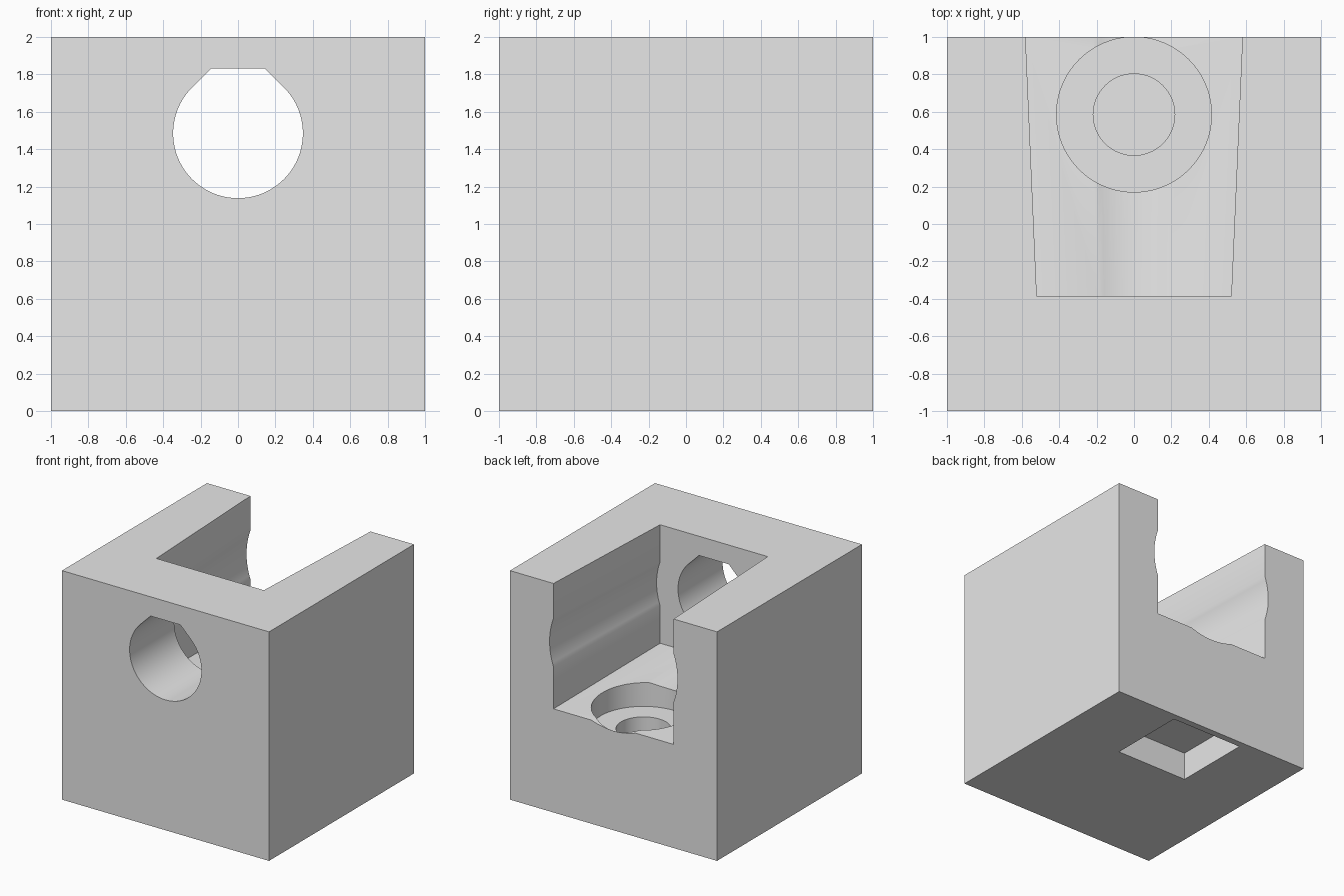
import bpy, bmesh, math
from mathutils import Vector

if "Cube" in bpy.data.objects:
    bpy.data.objects.remove(bpy.data.objects["Cube"], do_unlink=True)

AXIS_Z = 1.485      # height of the horizontal bore axis
SCREW_Y = 0.585     # position of the vertical screw hole

# Material
grey = bpy.data.materials.new("light grey")
grey.use_nodes = True
colour = (0.8, 0.8, 0.8, 1.0)
grey.diffuse_color = colour
grey.node_tree.nodes["Principled BSDF"].inputs["Base Color"].default_value = colour


def loft(name, bottom, top):
    """Closed solid between two matching outlines of 3D points."""
    bm = bmesh.new()
    a = [bm.verts.new(p) for p in bottom]
    b = [bm.verts.new(p) for p in top]
    n = len(a)
    bm.faces.new(a)
    bm.faces.new(b)
    for i in range(n):
        j = (i + 1) % n
        bm.faces.new((a[i], a[j], b[j], b[i]))
    bmesh.ops.recalc_face_normals(bm, faces=bm.faces)
    mesh = bpy.data.meshes.new(name)
    bm.to_mesh(mesh)
    bm.free()
    mesh.materials.append(grey)
    obj = bpy.data.objects.new(name, mesh)
    bpy.context.collection.objects.link(obj)
    return obj


def upright(name, outline, z0, z1):
    """Extrude an xy outline vertically around the screw hole."""
    return loft(name, *[[(x, SCREW_Y + y, z) for x, y in outline] for z in (z0, z1)])


def along_y(name, outline, ends):
    """Loft an xz outline along y; ends holds (y, scale) pairs."""
    return loft(name, *[[(x * s, y, AXIS_Z + z * s) for x, z in outline] for y, s in ends])


def arc(r, start, end, steps):
    angles = [math.radians(start + (end - start) * i / steps) for i in range(steps + 1)]
    return [(r * math.cos(a), r * math.sin(a)) for a in angles]


def square(h):
    return [(-h, -h), (h, -h), (h, h), (-h, h)]


# Solid block
block = loft("block", [(x, y, 0) for x, y in square(1)], [(x, y, 2) for x, y in square(1)])

# Tapered pocket, open at the top and back: a square with shallow round bulges
bulge = 1.065
swing = math.degrees(math.acos(1 / bulge))
pocket_outline = [(-1, 1.5)]
for centre, corner in ((180, (-1, -1)), (270, (1, -1)), (360, (1, 1.5))):
    pocket_outline += arc(bulge, centre - swing, centre + swing, 12) + [corner]
front_y, front_s, back_s = -0.385, 0.52, 0.58
slope = (back_s - front_s) / (1 - front_y)
pocket = along_y("pocket_cutter", pocket_outline,
                 [(front_y, front_s), (1.1, back_s + 0.1 * slope)])

# Front bore: a round hole with a flat-topped teardrop roof
bore_r = 0.347
flat = bore_r * (math.sqrt(2) - 1)
bore_outline = arc(bore_r, 135, 405, 60) + [(flat, bore_r), (-flat, bore_r)]
bore = along_y("bore_cutter", bore_outline, [(-1.1, 1), (0.0, 1)])

# Screw recess, blind screw hole and square nut trap
recess = upright("recess_cutter", arc(0.4145, 0, 360, 80)[:-1], 0.73, 1.2)
screw = upright("screw_cutter", arc(0.218, 0, 360, 64)[:-1], 0.28, 0.9)
nut = upright("nut_cutter", square(0.355), -0.1, 0.25)

# Cut the block and discard the cutters
bpy.context.view_layer.objects.active = block
for cutter in (pocket, bore, recess, screw, nut):
    cutter.hide_render = True
    mod = block.modifiers.new(cutter.name, 'BOOLEAN')
    mod.operation = 'DIFFERENCE'
    mod.solver = 'EXACT'
    mod.object = cutter
    bpy.ops.object.modifier_apply(modifier=mod.name)
    bpy.data.objects.remove(cutter, do_unlink=True)

# Smooth the round cuts, keep the other edges sharp
bpy.ops.object.select_all(action='DESELECT')
block.select_set(True)
bpy.context.view_layer.objects.active = block
bpy.ops.object.shade_smooth_by_angle(angle=math.radians(30))
